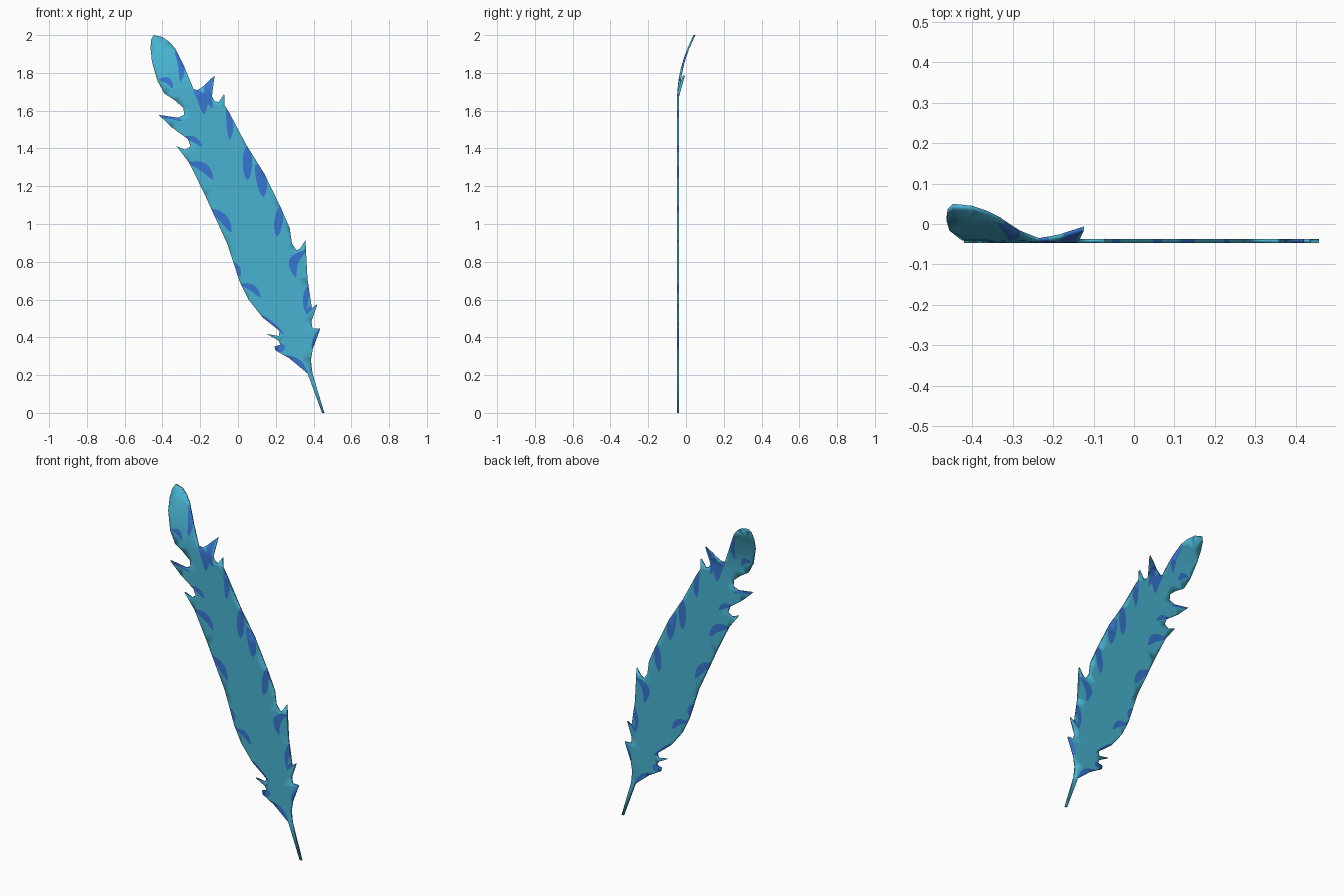
import bpy, bmesh, math
from mathutils import Vector
from mathutils.geometry import delaunay_2d_cdt

THICK = 0.01

# right edge of the feather, quill to tip (x, z)
right_edge = [
    (.457, 0), (.394, .21), (.386, .28), (.396, .34), (.436, .447), (.394, .447), (.389, .485),
    (.42, .575), (.391, .555), (.368, .707), (.357, .914), (.33, .872), (.31, .861),
    (.285, .898), (.274, .978), (.225, 1.09), (.14, 1.265), (.045, 1.417), (-.045, 1.587),
    (-.071, 1.63), (-.073, 1.688), (-.103, 1.645), (-.124, 1.65), (-.138, 1.675),
    (-.124, 1.785), (-.156, 1.757), (-.183, 1.73), (-.214, 1.709), (-.235, 1.714),
    (-.288, 1.841), (-.33, 1.926), (-.362, 1.963), (-.399, 1.99), (-.447, 2.0)]
# left edge, tip back down to the quill
left_edge = [
    (-.46, 1.975), (-.463, 1.93), (-.456, 1.862), (-.426, 1.757), (-.389, 1.69), (-.335, 1.655),
    (-.288, 1.614), (-.286, 1.577), (-.32, 1.563), (-.42, 1.578), (-.352, 1.513),
    (-.265, 1.45), (-.251, 1.412), (-.278, 1.393), (-.325, 1.412), (-.257, 1.322),
    (-.177, 1.158), (-.056, .893), (.008, .697), (.055, .601), (.13, .506), (.22, .434),
    (.216, .407), (.151, .418), (.214, .384), (.225, .36), (.193, .352), (.198, .331),
    (.272, .289), (.368, .209), (.445, 0)]
outline = right_edge + left_edge

# painted barb stripes: x0, z0, x1, z1, sideways bulge, width
stripes = [
    (-.335, 1.92, -.305, 1.75, .02, .035), (-.42, 1.765, -.345, 1.72, .02, .032),
    (-.235, 1.72, -.18, 1.58, .02, .05), (-.128, 1.80, -.135, 1.61, -.03, .04),
    (-.06, 1.61, -.045, 1.445, .01, .035), (.05, 1.42, .05, 1.23, 0, .05),
    (.095, 1.32, .135, 1.14, .01, .055), (.225, 1.10, .205, .93, 0, .045),
    (.36, .86, .305, .715, -.04, .05), (.39, .70, .36, .53, -.015, .03),
    (.425, .58, .36, .52, -.01, .02), (.437, .45, .39, .34, 0, .03),
    (-.41, 1.565, -.295, 1.545, .01, .022), (-.29, 1.46, -.19, 1.41, .015, .028),
    (-.265, 1.325, -.13, 1.235, .025, .045), (-.155, 1.08, -.035, .955, .02, .045),
    (-.04, .80, .01, .72, .01, .035), (.01, .68, .12, .61, .02, .035),
    (.11, .525, .245, .415, 0, .025), (.185, .34, .25, .35, 0, .05),
    (.24, .305, .37, .205, .02, .028)]


def stripe_polygon(x0, z0, x1, z1, bulge, width, n=9):
    """Curved, round-ended dash, counter-clockwise."""
    a, b = Vector((x0, z0)), Vector((x1, z1))
    d = (b - a).normalized()
    side = Vector((-d.y, d.x))
    upper, lower = [], []
    for i in range(n + 1):
        t = i / n
        p = a.lerp(b, t) + side * bulge * math.sin(math.pi * t)
        h = side * width / 2 * max(0, math.sin(math.pi * t)) ** 0.6
        lower.append(p - h)
        if 0 < i < n:
            upper.append(p + h)
    return lower + upper[::-1]


def front_y(x, z):
    """Flat blade, tip curling back; the upper right barb bends a bit more."""
    y = -.047 + .087 * (max(0, z - 1.66) / .34) ** 2
    if x > -.22:
        y += .2 * max(0, z - 1.69)
    return y


# constrained triangulation of the outline with the stripes cut in
pts, polys = [], []
for poly in [outline] + [stripe_polygon(*s) for s in stripes]:
    polys.append(list(range(len(pts), len(pts) + len(poly))))
    pts += [Vector(p) for p in poly]
step = .06
for j in range(1, 34):
    for i in range(-8, 9):
        pts.append(Vector((i * step + (j % 2) * step / 2, j * step + .003)))
co, _, faces, _, _, orig = delaunay_2d_cdt(pts, [], polys, 0, 1e-4)
kept = [(f, int(len(o) > 1)) for f, o in zip(faces, orig) if 0 in o]

# thicken into a thin slab
bm = bmesh.new()
used = sorted({v for f, _ in kept for v in f})
front = {v: bm.verts.new((co[v].x, front_y(*co[v]), co[v].y)) for v in used}
back = {v: bm.verts.new((co[v].x, front_y(*co[v]) + THICK, co[v].y)) for v in used}
directed = {(f[k], f[(k + 1) % len(f)]) for f, _ in kept for k in range(len(f))}
for f, m in kept:
    bm.faces.new([front[v] for v in f]).material_index = m
    bm.faces.new([back[v] for v in reversed(f)]).material_index = m
    for k in range(len(f)):
        a, b = f[k], f[(k + 1) % len(f)]
        if (b, a) not in directed:
            bm.faces.new((front[b], front[a], back[a], back[b])).material_index = m
for f in bm.faces:
    f.smooth = True
bmesh.ops.recalc_face_normals(bm, faces=bm.faces[:])

mesh = bpy.data.meshes.new("feather")
bm.to_mesh(mesh)
bm.free()
for name, col in (("teal_blue", (.065, .45, .64, 1)), ("stripe_blue", (.038, .18, .64, 1))):
    mat = bpy.data.materials.new(name)
    mat.diffuse_color = col
    mesh.materials.append(mat)
bpy.context.collection.objects.link(bpy.data.objects.new("feather", mesh))
